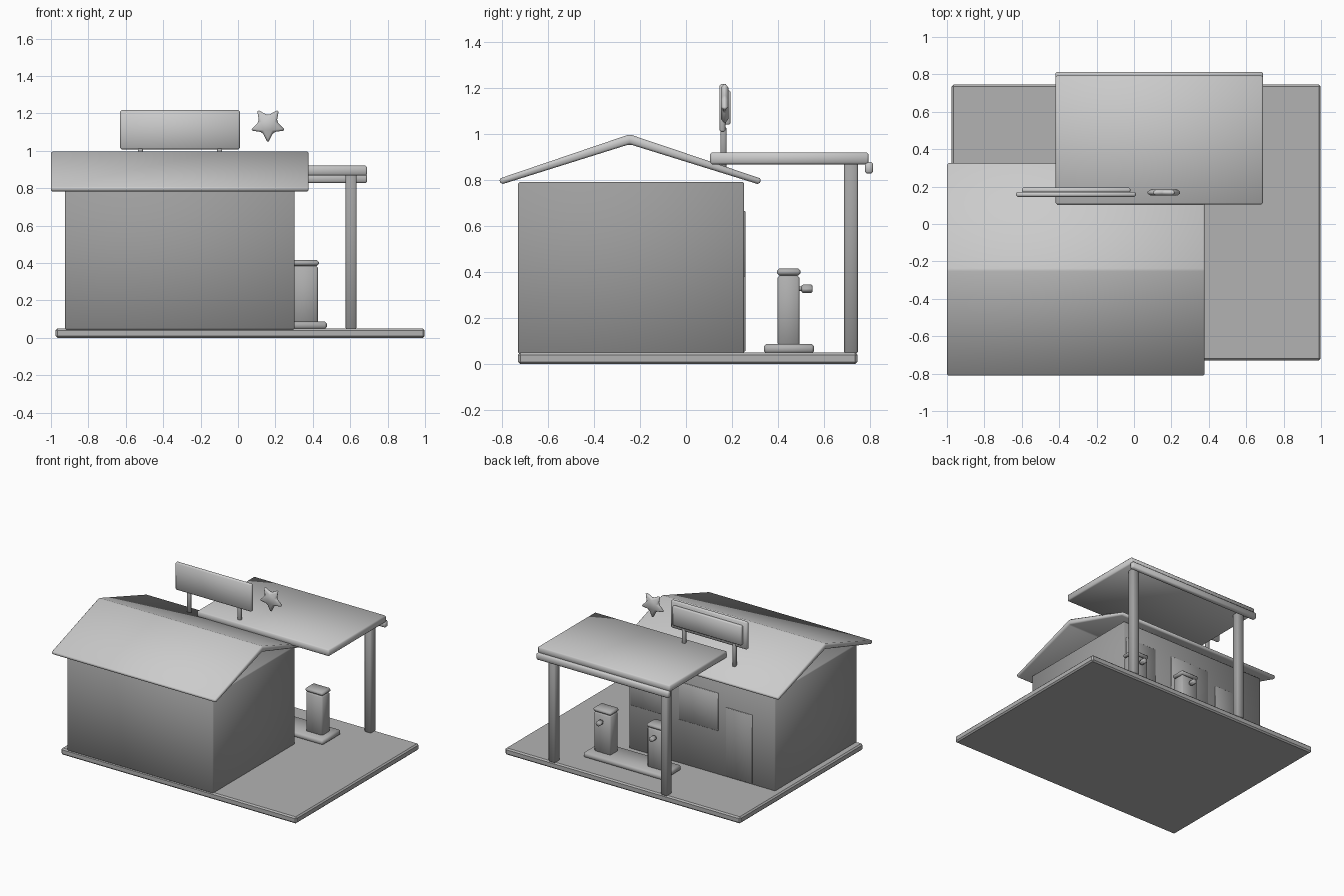
import bpy, bmesh, math
from mathutils import Matrix

if "Cube" in bpy.data.objects:
    bpy.data.objects.remove(bpy.data.objects["Cube"])


def grey(name, v):
    mat = bpy.data.materials.new(name)
    mat.diffuse_color = (v, v, v, 1)
    mat.use_nodes = True
    mat.node_tree.nodes["Principled BSDF"].inputs["Base Color"].default_value = mat.diffuse_color
    return mat


PAVING, WALL, ROOF = grey("paving_grey", 0.45), grey("wall_grey", 0.34), grey("roof_grey", 0.58)
POST, PUMP, SIGN = grey("post_grey", 0.36), grey("pump_grey", 0.42), grey("sign_grey", 0.52)


def finish(name, bm, bevel, mat, smooth):
    bmesh.ops.recalc_face_normals(bm, faces=bm.faces)
    for f in bm.faces:
        f.smooth = smooth
    mesh = bpy.data.meshes.new(name)
    bm.to_mesh(mesh)
    bm.free()
    mesh.materials.append(mat)
    ob = bpy.data.objects.new(name, mesh)
    bpy.context.collection.objects.link(ob)
    if bevel:
        mod = ob.modifiers.new("edge_bevel", 'BEVEL')
        mod.width = bevel
        mod.segments = 1
    return ob


def box(name, x, y, z, mat, bevel=0.008, smooth=True):
    """Bevelled box from (min, max) ranges."""
    bm = bmesh.new()
    bmesh.ops.create_cube(bm, size=1)
    for v in bm.verts:
        for i, (a, b) in enumerate((x, y, z)):
            v.co[i] = a if v.co[i] < 0 else b
    return finish(name, bm, bevel, mat, smooth)


def prism(name, points, depth, mat, bevel, smooth=True):
    """Closed profile of 3D points swept along a depth vector."""
    bm = bmesh.new()
    face = bm.faces.new([bm.verts.new(p) for p in points])
    new = bmesh.ops.extrude_face_region(bm, geom=[face])["geom"]
    bmesh.ops.translate(bm, vec=depth, verts=[g for g in new if isinstance(g, bmesh.types.BMVert)])
    # keep the starting cap so the prism is closed
    if not any(len(f.verts) == len(points) and all((v.co - f.verts[0].co).dot(depth_v(depth)) < 1e-5
               for v in f.verts) and f.verts[0].co == bm.verts[:][0].co for f in bm.faces):
        bmesh.ops.holes_fill(bm, edges=[e for e in bm.edges if e.is_boundary], sides=0)
    return finish(name, bm, bevel, mat, smooth)


def depth_v(depth):
    return Matrix.Translation(depth).to_translation()


def rod_y(name, x, z, y0, y1, radius, sides, mat, bevel=0):
    """Round rod lying along y."""
    bm = bmesh.new()
    bmesh.ops.create_cone(bm, cap_ends=True, segments=sides, radius1=radius, radius2=radius, depth=y1 - y0)
    bmesh.ops.transform(bm, verts=bm.verts,
                        matrix=Matrix.Translation((x, (y0 + y1) / 2, z)) @ Matrix.Rotation(math.pi / 2, 4, 'X'))
    return finish(name, bm, bevel, mat, True)


# Ground slab and shop walls
box("ground_slab", (-0.975, 0.998), (-0.73, 0.745), (0, 0.05), PAVING, 0.01, False)
box("shop_walls", (-0.925, 0.303), (-0.73, 0.253), (0.045, 0.79), WALL, 0.006)

# Open gable roof, a bent slab
roof = [(-0.813, 0.805), (-0.245, 0.998), (0.328, 0.805), (0.318, 0.78), (-0.245, 0.955), (-0.803, 0.78)]
prism("gable_roof", [(-1.0, y, z) for y, z in roof], (1.378, 0, 0), ROOF, 0.008)

# Door and windows on the pump side
box("door", (-0.735, -0.515), (0.24, 0.259), (0.055, 0.575), WALL, 0.003)
box("window_left", (-0.45, -0.12), (0.24, 0.259), (0.38, 0.665), PUMP, 0.003)
box("window_right", (0.02, 0.285), (0.24, 0.259), (0.38, 0.665), PUMP, 0.003)

# Canopy, edge fascia and posts
box("canopy", (-0.42, 0.69), (0.105, 0.793), (0.868, 0.92), ROOF)
box("canopy_fascia", (-0.42, 0.69), (0.777, 0.813), (0.828, 0.878), SIGN)
for side in (-1, 1):
    px = 0.135 + side * 0.47
    box("canopy_post", (px - 0.029, px + 0.029), (0.687, 0.747), (0.045, 0.88), POST)

# Pump island with two pumps
box("pump_island", (-0.20, 0.475), (0.338, 0.557), (0.045, 0.088), PAVING, 0.012)
for side in (-1, 1):
    px = 0.135 + side * 0.223
    box("pump_body", (px - 0.07, px + 0.07), (0.398, 0.494), (0.08, 0.385), PUMP, 0.01)
    box("pump_cap", (px - 0.075, px + 0.075), (0.395, 0.498), (0.385, 0.415), PUMP, 0.01)
    rod_y("pump_nozzle_stem", px, 0.327, 0.485, 0.51, 0.01, 8, PUMP)
    rod_y("pump_nozzle", px, 0.327, 0.502, 0.55, 0.02, 10, PUMP, 0.008)

# Roof sign: frame, raised panel and legs
box("sign_board", (-0.63, 0.01), (0.145, 0.172), (1.008, 1.217), SIGN)
box("sign_panel", (-0.598, -0.02), (0.168, 0.194), (1.04, 1.188), SIGN, 0.006)
for lx in (-0.522, -0.098):
    box("sign_leg", (lx - 0.013, lx + 0.013), (0.15, 0.175), (0.85, 1.03), POST, 0.004)

# Five-pointed star standing beside the sign, one point down
star = []
for i in range(10):
    a = math.radians(-90 + 36 * i)
    r = 0.05 if i % 2 else 0.1
    star.append((0.16 + r * math.cos(a), 0.152, 1.14 + r * math.sin(a)))
prism("star_ornament", star, (0, 0.032, 0), SIGN, 0.011)
